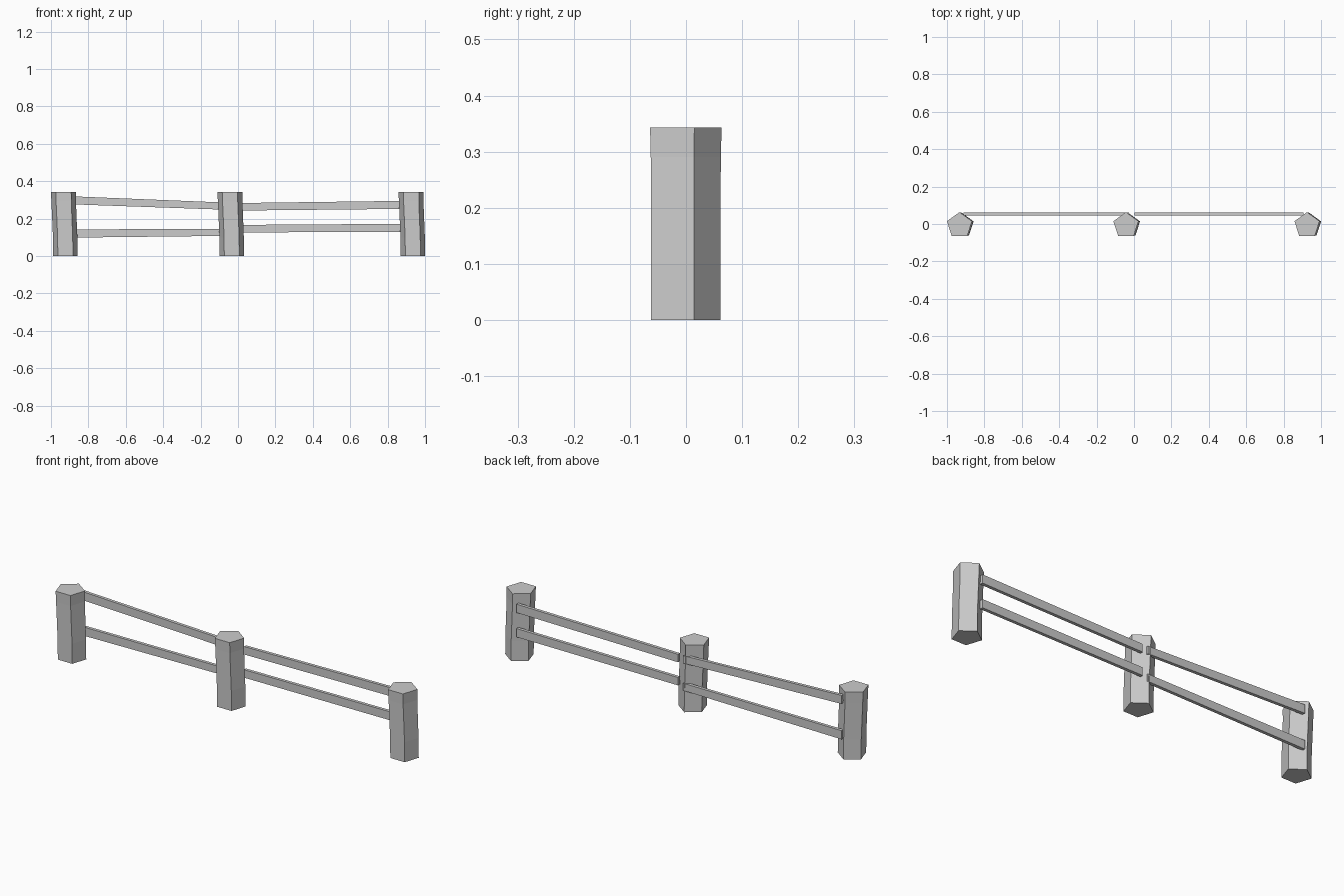
import bpy, bmesh, math

if "Cube" in bpy.data.objects:
    bpy.data.objects.remove(bpy.data.objects["Cube"])


def make_object(name, rings):
    """Skin a closed stack of rings and cap both ends."""
    bm = bmesh.new()
    loops = [[bm.verts.new(p) for p in ring] for ring in rings]
    n = len(loops[0])
    for a, b in zip(loops, loops[1:]):
        for i in range(n):
            j = (i + 1) % n
            bm.faces.new((a[i], a[j], b[j], b[i]))
    bm.faces.new(loops[0][::-1])
    bm.faces.new(loops[-1])
    bmesh.ops.recalc_face_normals(bm, faces=bm.faces[:])
    mesh = bpy.data.meshes.new(name)
    bm.to_mesh(mesh)
    bm.free()
    obj = bpy.data.objects.new(name, mesh)
    bpy.context.collection.objects.link(obj)
    return obj


# Slightly bent pentagonal posts: (height, sideways offset, radius)
PROFILE = [(0, 0.010, 0.0685), (0.10, 0.009, 0.0685),
           (0.29, 0.001, 0.069), (0.343, 0.0, 0.0705)]


def post(name, x):
    rings = []
    for z, dx, r in PROFILE:
        angles = [math.radians(90 + 72 * i) for i in range(5)]
        rings.append([(x + dx + r * math.cos(a), -0.007 + r * math.sin(a), z)
                      for a in angles])
    make_object(name, rings)


for name, x in (("left_post", -0.933), ("middle_post", -0.043), ("right_post", 0.925)):
    post(name, x)


# Tapered rails fixed behind the posts: each end is (x, bottom z, top z)
def rail(name, *ends):
    y0, y1 = 0.045, 0.061
    make_object(name, [[(x, y0, lo), (x, y1, lo), (x, y1, hi), (x, y0, hi)]
                       for x, lo, hi in ends])


rail("upper_left_rail", (-0.912, 0.277, 0.320), (-0.027, 0.246, 0.284))
rail("lower_left_rail", (-0.912, 0.098, 0.142), (-0.027, 0.108, 0.145))
rail("upper_right_rail", (0.002, 0.243, 0.283), (0.905, 0.252, 0.295))
rail("lower_right_rail", (0.002, 0.126, 0.166), (0.905, 0.129, 0.172))
